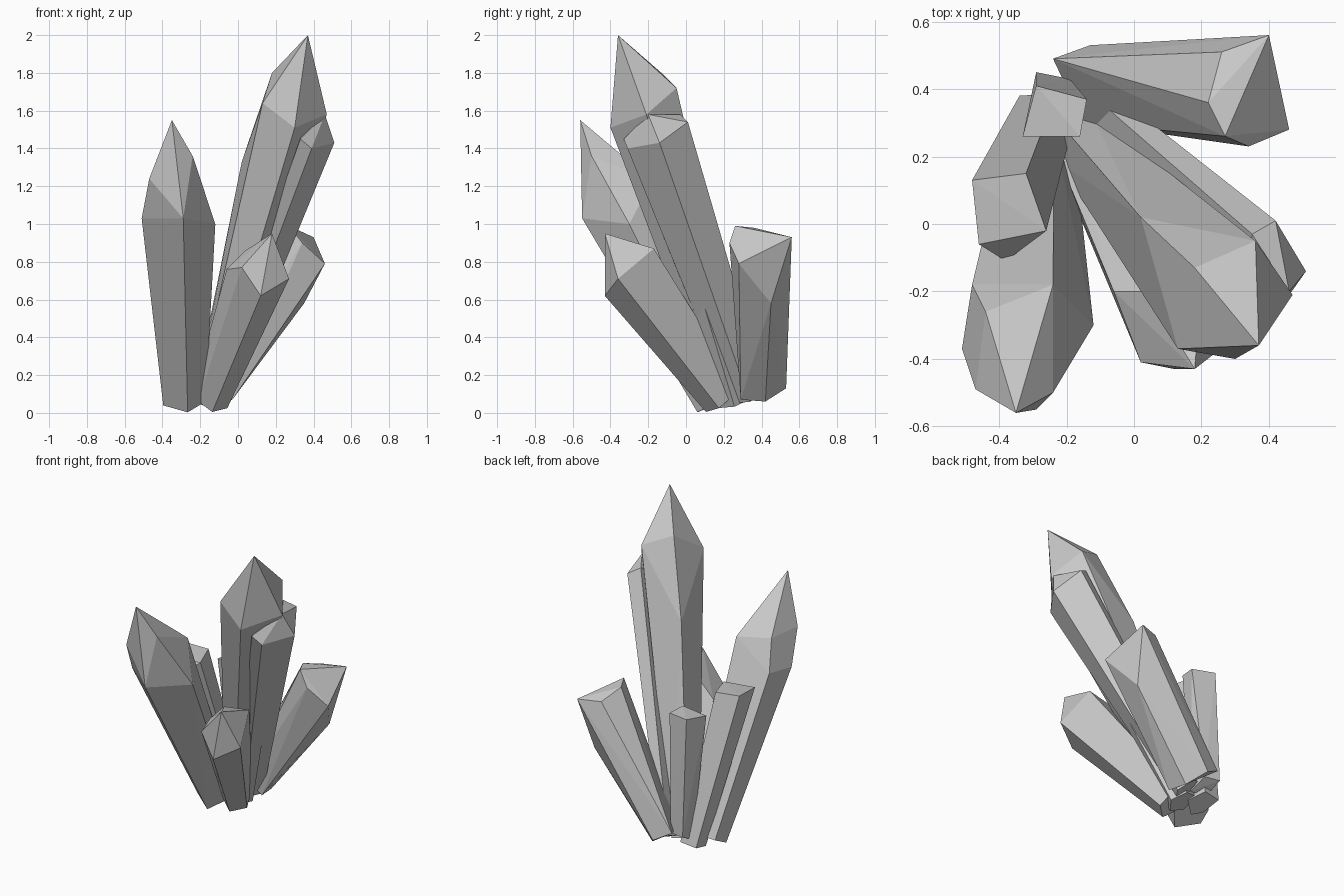
import bpy
import bmesh
import math
from mathutils import Vector

# Remove the default object
default = bpy.data.objects.get("Cube")
if default:
    bpy.data.objects.remove(default, do_unlink=True)

# One grey stone material
stone = bpy.data.materials.new("grey_crystal")
stone.use_nodes = True
GREY = (0.58, 0.58, 0.58, 1.0)
stone.diffuse_color = GREY
stone.node_tree.nodes["Principled BSDF"].inputs["Base Color"].default_value = GREY


def narrowed(root, taper, ring):
    """A smaller copy of the ring at the root, square to the shard's axis."""
    root = Vector(root)
    ring = [Vector(p) for p in ring]
    middle = sum(ring, Vector()) / len(ring)
    axis = (middle - root).normalized()
    foot = []
    for p in ring:
        offset = p - middle
        offset -= axis * offset.dot(axis)
        corner = root + offset * taper
        corner.z = max(corner.z, 0.0)
        foot.append(corner)
    return foot


def shard(name, points):
    """Wrap the corner points in flat facets."""
    bm = bmesh.new()
    for p in points:
        bm.verts.new(p)
    hull = bmesh.ops.convex_hull(bm, input=bm.verts[:])
    inside = [g for g in hull["geom_interior"] if isinstance(g, bmesh.types.BMVert)]
    bmesh.ops.delete(bm, geom=inside, context='VERTS')
    bmesh.ops.dissolve_limit(bm, angle_limit=math.radians(2),
                             verts=bm.verts[:], edges=bm.edges[:])
    bmesh.ops.recalc_face_normals(bm, faces=bm.faces[:])

    mesh = bpy.data.meshes.new(name)
    bm.to_mesh(mesh)
    bm.free()
    mesh.materials.append(stone)
    obj = bpy.data.objects.new(name, mesh)
    bpy.context.collection.objects.link(obj)


# Tallest shard, leaning forward and to the left, with a bulge on its back ridge
ring = [(.13, -.37, 1.64), (.30, -.40, 1.51), (.47, -.21, 1.58),
        (.36, -.05, 1.72), (.18, -.13, 1.80), (.02, .02, 1.33)]
tip = (.37, -.36, 2.0)
shard("tall_crystal", [tip] + ring + narrowed((-.17, .26, .06), .45, ring))

# Slimmer shard grown against the tallest one
ring = [(.33, -.33, 1.45), (.39, -.31, 1.40), (.51, -.14, 1.43),
        (.42, .01, 1.54), (.35, -.03, 1.58)]
tip = (.46, -.20, 1.58)
shard("companion_crystal", [tip] + ring + narrowed((-.12, .33, .08), .56, ring))

# Second tallest shard, at the front right
ring = [(-.47, -.49, 1.24), (-.51, -.37, 1.03), (-.29, -.55, 1.03),
        (-.24, -.50, 1.36), (-.12, -.30, 1.0), (-.24, -.18, 1.23),
        (-.44, -.26, 1.24), (-.48, -.18, 1.05)]
tip = (-.35, -.56, 1.55)
shard("front_right_crystal", [tip] + ring + narrowed((-.30, .18, .06), .58, ring))

# Short shard at the front
ring = [(.02, -.41, .77), (.12, -.43, .62), (.27, -.36, .71),
        (.20, -.17, .87), (.04, -.20, .86), (-.06, -.20, .76)]
tip = (.18, -.43, .95)
shard("front_crystal", [tip] + ring + narrowed((-.155, .20, .08), .62, ring))

# Broad shard at the back left, with a slanted end
ring = [(.46, .28, .79), (.34, .23, .90), (.27, .26, .99),
        (.22, .36, .98), (.26, .51, .93), (.35, .45, .58)]
tip = (.40, .56, .93)
foot = [(-.24, .49, .19), (-.13, .53, .13), (-.05, .42, .06),
        (-.03, .29, .07), (-.15, .30, .15)]
shard("back_left_crystal", [tip] + ring + foot)

# Blunt shard on the right
ring = [(-.48, .13, 1.02), (-.32, .15, 1.01), (-.26, -.02, 1.0),
        (-.38, -.11, .91), (-.46, -.06, 1.0)]
shard("right_blunt_crystal", ring + narrowed((-.27, .30, .06), .7, ring))

# Blunt upright shard at the back
ring = [(-.29, .41, .92), (-.14, .37, .91), (-.16, .26, .92), (-.33, .26, .90)]
foot = [(-.29, .45, .16), (-.19, .43, .16), (-.17, .32, .10), (-.28, .33, .10)]
shard("back_blunt_crystal", ring + foot)
